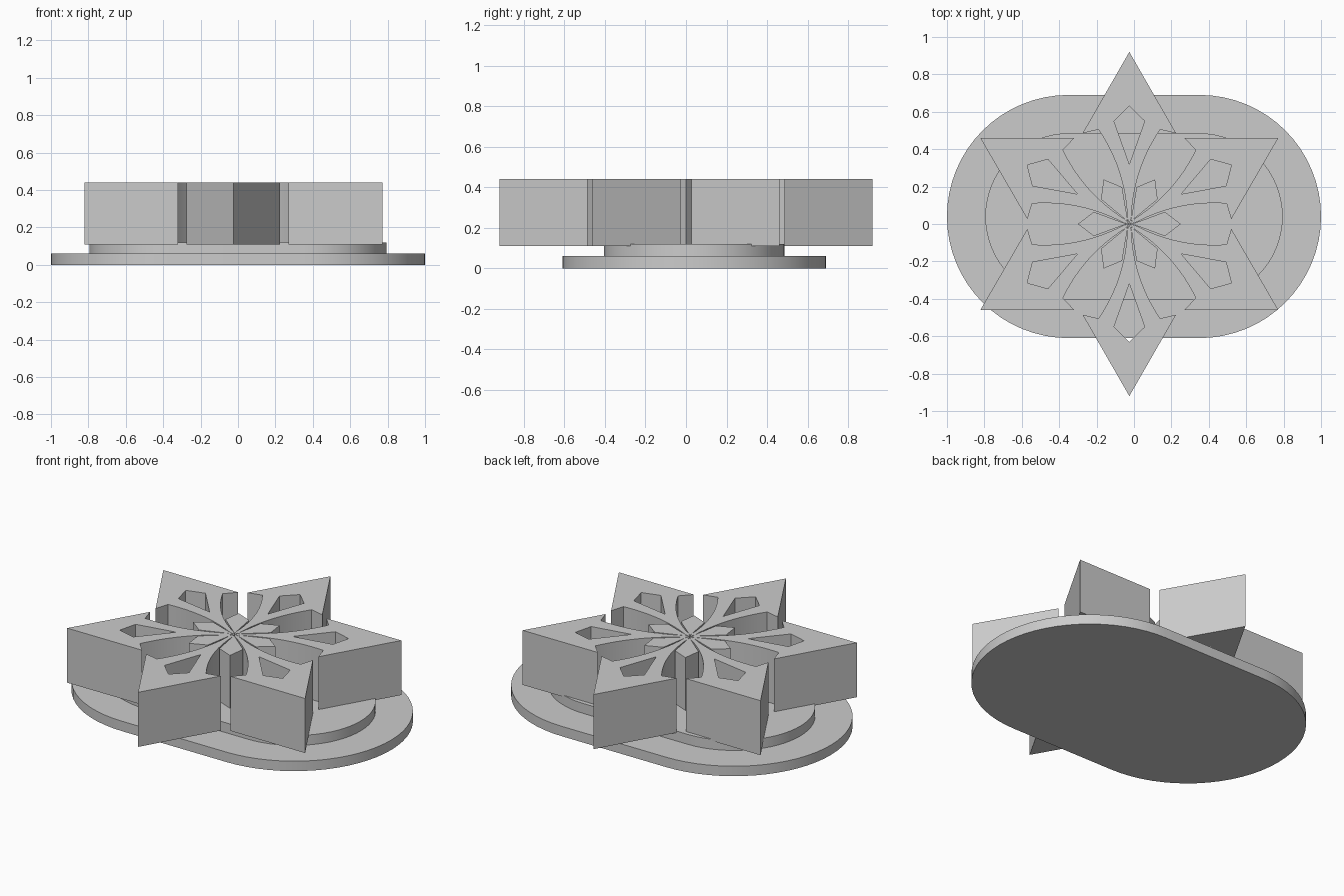
import bpy
import math
from mathutils import Matrix, Vector

cube = bpy.data.objects.get("Cube")
if cube:
    bpy.data.objects.remove(cube, do_unlink=True)

grey = bpy.data.materials.new("plain_grey")
grey.use_nodes = True
colour = (0.6, 0.6, 0.6, 1)
grey.diffuse_color = colour
grey.node_tree.nodes["Principled BSDF"].inputs["Base Color"].default_value = colour


def extrude_outlines(name, loops, z0, z1, centre, turn=0.0):
    """Fill closed outlines (inner ones become holes) and extrude from z0 to z1."""
    curve = bpy.data.curves.new(name, 'CURVE')
    curve.dimensions = '2D'
    curve.fill_mode = 'BOTH'
    curve.extrude = (z1 - z0) / 2
    for loop in loops:
        spline = curve.splines.new('POLY')
        spline.points.add(len(loop) - 1)
        for point, (x, y) in zip(spline.points, loop):
            point.co = (x, y, 0, 1)
        spline.use_cyclic_u = True
    obj = bpy.data.objects.new(name, curve)
    bpy.context.collection.objects.link(obj)
    bpy.ops.object.select_all(action='DESELECT')
    obj.select_set(True)
    bpy.context.view_layer.objects.active = obj
    bpy.ops.object.convert(target='MESH')
    obj = bpy.context.object
    obj.data.transform(Matrix.Translation((centre[0], centre[1], (z0 + z1) / 2))
                       @ Matrix.Rotation(turn, 4, 'Z'))
    obj.data.materials.clear()
    obj.data.materials.append(grey)
    bpy.ops.object.shade_smooth_by_angle(angle=math.radians(30))
    return obj


def stadium(half_length, radius, steps=32):
    """Outline with straight sides and round ends."""
    points = []
    for side, start in ((1, -math.pi / 2), (-1, math.pi / 2)):
        for i in range(steps + 1):
            a = start + math.pi * i / steps
            points.append((side * (half_length - radius) + radius * math.cos(a),
                           radius * math.sin(a)))
    return points


def mirrored(half):
    """Close a right-hand outline that starts and ends on the y axis."""
    return half + [(-x, y) for x, y in reversed(half[1:-1])]


# Stepped base
extrude_outlines("base_plate", [stadium(1.0, 0.65)], 0, 0.06, (0, 0.04))
extrude_outlines("raised_plate", [stadium(0.795, 0.445)], 0.06, 0.12, (0, 0.04))

# Petal: thin curved rib that flares into a pointed head
start, control, end = Vector((0.01, 0.03)), Vector((0.02, 0.29)), Vector((0.165, 0.505))
rib = []
for i in range(13):
    t = i / 12
    p = start * (1 - t) ** 2 + control * 2 * t * (1 - t) + end * t * t
    rib.append((p.x, p.y))
petal = mirrored([(0, 0)] + rib + [(0.25, 0.485), (0, 0.92)])
window = mirrored([(0, 0.32), (0.082, 0.55), (0, 0.63)])

# Small solid kite between each pair of petals
kite = mirrored([(0, 0.015), (0.065, 0.19), (0, 0.275)])

middle = (-0.025, 0)
for k in range(6):
    turn = k * math.pi / 3
    extrude_outlines(f"petal_{k + 1}", [petal, window], 0.11, 0.44, middle, turn)
    extrude_outlines(f"inner_kite_{k + 1}", [kite], 0.11, 0.44, middle, turn + math.pi / 6)
